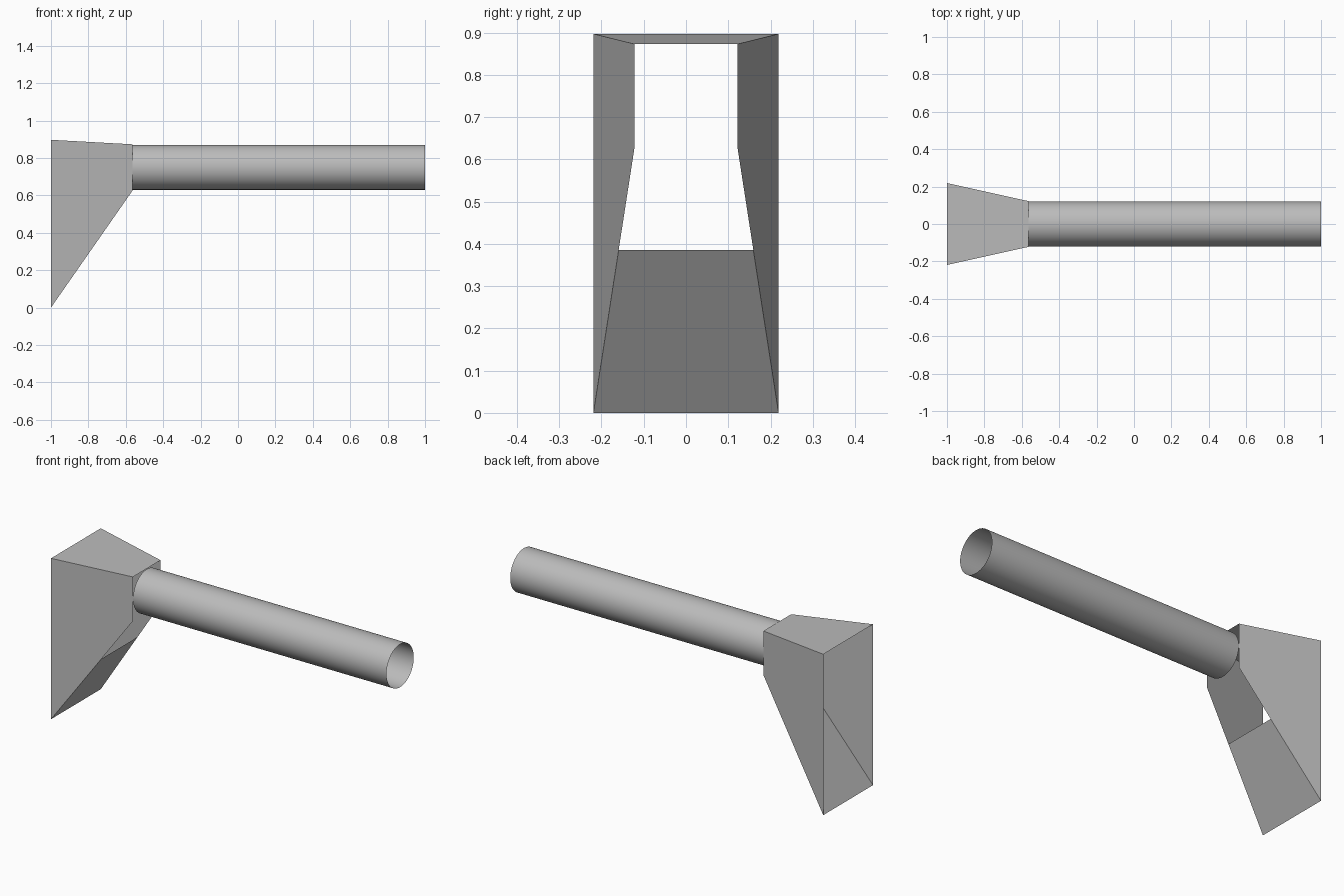
import bpy, bmesh, math
from mathutils import Matrix

cube = bpy.data.objects.get("Cube")
if cube:
    bpy.data.objects.remove(cube, do_unlink=True)

grey = bpy.data.materials.new("plain_grey")
grey.use_nodes = True
colour = (0.5, 0.5, 0.5, 1)
grey.diffuse_color = colour
grey.node_tree.nodes["Principled BSDF"].inputs["Base Color"].default_value = colour

BACK, MOUTH = -1.0, -0.563


def make_object(name, bm):
    mesh = bpy.data.meshes.new(name)
    bm.to_mesh(mesh)
    bm.free()
    obj = bpy.data.objects.new(name, mesh)
    bpy.context.collection.objects.link(obj)
    mesh.materials.append(grey)
    return obj


# Open flared hood: two side walls, a roof and a short sloping floor
bm = bmesh.new()


def end_ring(x, half_width, bottom, top):
    corners = [(-1, bottom), (-1, top), (1, top), (1, bottom)]
    return [bm.verts.new((x, side * half_width, z)) for side, z in corners]


wide = end_ring(BACK, 0.219, 0.0, 0.897)
narrow = end_ring(MOUTH, 0.122, 0.627, 0.873)
for i in range(3):
    bm.faces.new((wide[i], narrow[i], narrow[i + 1], wide[i + 1]))

# The floor stops part way along the lower edges of the walls
reach = 0.385 / 0.627
lip = [bm.verts.new(wide[i].co.lerp(narrow[i].co, reach)) for i in (3, 0)]
bm.faces.new((wide[3], lip[0], lip[1], wide[0]))
bmesh.ops.recalc_face_normals(bm, faces=bm.faces)
make_object("hood", bm)

# Open-ended round tube
bm = bmesh.new()
length = 1 - MOUTH
bmesh.ops.create_cone(
    bm, cap_ends=False, segments=64, radius1=0.12, radius2=0.12, depth=length,
    matrix=Matrix.Translation(((1 + MOUTH) / 2, 0, 0.75))
    @ Matrix.Rotation(math.pi / 2, 4, "Y"))
for face in bm.faces:
    face.smooth = True
make_object("tube", bm)
